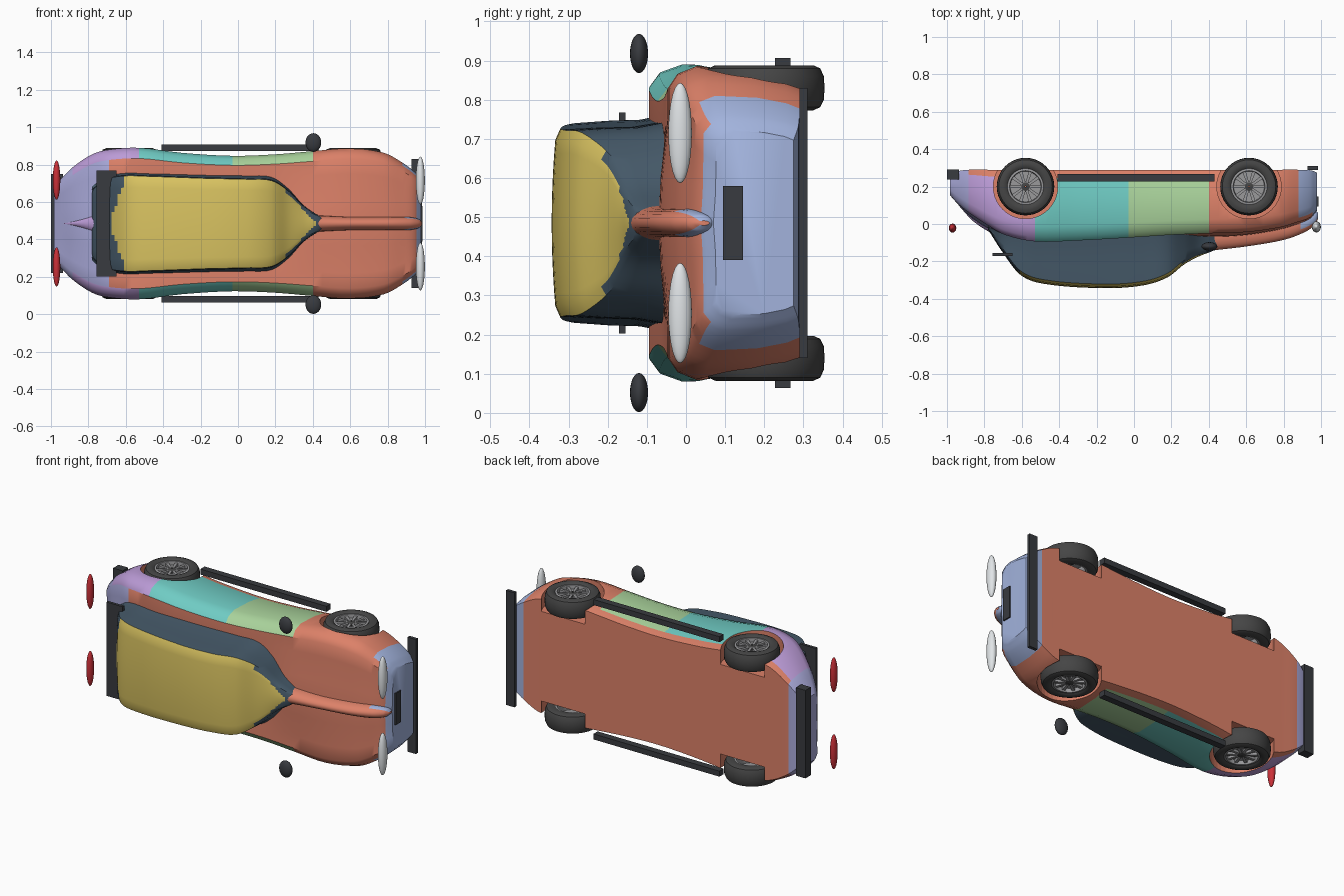
import bpy, bmesh, math
from mathutils import Vector

if "Cube" in bpy.data.objects:
    bpy.data.objects.remove(bpy.data.objects["Cube"])

MID = 0.485  # height of the car's centre line; the car lies on its side


def P(x, w, u):
    """car length, width, up -> world"""
    return Vector((x, -u, w + MID))


def mat(name, r, g, b):
    m = bpy.data.materials.new(name)
    m.diffuse_color = (r, g, b, 1)
    m.use_nodes = True
    m.node_tree.nodes["Principled BSDF"].inputs["Base Color"].default_value = m.diffuse_color
    return m


ORANGE = mat("orange", .72, .22, .14)
BLUE = mat("blue", .36, .45, .72)
LILAC = mat("lilac", .40, .40, .70)
PURPLE = mat("purple", .50, .33, .68)
TEAL = mat("teal", .16, .60, .55)
GREEN = mat("green", .40, .65, .33)
YELLOW = mat("yellow", .70, .55, .12)
GLASS = mat("glass", .06, .10, .14)
BLACK = mat("black", .04, .043, .05)
RUBBER = mat("rubber", .06, .06, .06)
RIM = mat("rim_grey", .32, .32, .33)
LAMP = mat("lamp", .75, .78, .80)
RED = mat("red", .60, .03, .04)


def finish(bm, name, mats, angle=35):
    bmesh.ops.recalc_face_normals(bm, faces=bm.faces)
    me = bpy.data.meshes.new(name)
    bm.to_mesh(me)
    bm.free()
    for m in mats:
        me.materials.append(m)
    ob = bpy.data.objects.new(name, me)
    bpy.context.collection.objects.link(ob)
    smooth(ob, angle)
    return ob


def smooth(ob, angle):
    bpy.ops.object.select_all(action='DESELECT')
    ob.select_set(True)
    bpy.context.view_layer.objects.active = ob
    bpy.ops.object.shade_smooth_by_angle(angle=math.radians(angle))


def curve(table, x):
    """smooth interpolation through rows (x, values...)"""
    n = len(table)
    i = max(k for k in range(n - 1) if table[k][0] <= x + 1e-9)
    a, b = table[i], table[i + 1]
    p, q = table[max(i - 1, 0)], table[min(i + 2, n - 1)]
    h = b[0] - a[0]
    t = (x - a[0]) / h
    out = []
    for k in range(1, len(a)):
        m0 = (b[k] - p[k]) / (b[0] - p[0]) * h
        m1 = (q[k] - a[k]) / (q[0] - a[0]) * h
        out.append((2*t**3 - 3*t*t + 1) * a[k] + (t**3 - 2*t*t + t) * m0
                   + (3*t*t - 2*t**3) * b[k] + (t**3 - t*t) * m1)
    return out


def loft(name, table, half, paint, mats, steps=4, angle=35):
    """loft a mirrored half section along the car; paint(x, strip, w) picks the material"""
    xs = []
    for a, b in zip(table, table[1:]):
        xs += [a[0] + (b[0] - a[0]) * k / steps for k in range(steps)]
    xs.append(table[-1][0])
    bm = bmesh.new()
    rings = []
    for x in xs:
        h = half(x, *curve(table, x))
        ring = h + [(-w, u) for w, u in h[-2:0:-1]]
        rings.append([bm.verts.new(P(x, w, u)) for w, u in ring])
    n, last = len(rings[0]), len(h) - 1
    for x0, x1, r0, r1 in zip(xs, xs[1:], rings, rings[1:]):
        for j in range(n):
            f = bm.faces.new((r0[j], r0[(j+1) % n], r1[(j+1) % n], r1[j]))
            c = f.calc_center_median()
            f.material_index = mats.index(paint(c.x, j if j < last else n-1-j, abs(c.z - MID)))
    for r, x in ((rings[0], xs[0]), (rings[-1], xs[-1])):
        bm.faces.new(r).material_index = mats.index(paint(x, 0, 0))
    return finish(bm, name, mats, angle)


# Lower body: x, half width, shoulder, centre deck, floor
body_rows = [
    (-.985, .20, -.165, -.155, -.26), (-.95, .235, -.125, -.115, -.28), (-.885, .30, -.07, -.045, -.29),
    (-.78, .37, .0, .025, -.29), (-.69, .395, .05, .06, -.29), (-.53, .405, .085, .075, -.29),
    (-.3, .378, .08, .075, -.29), (-.03, .362, .065, .065, -.29), (.2, .37, .05, .06, -.29),
    (.4, .387, .042, .07, -.29), (.6, .402, .035, .06, -.29), (.78, .378, .01, .03, -.29),
    (.88, .325, -.02, .0, -.29), (.945, .275, -.045, -.03, -.287), (.978, .235, -.085, -.07, -.275)]


def body_half(x, W, S, C, F):
    d = F - S
    return [(0, C), (.3*W, C - .005), (.66*W, S + .008), (.86*W, S + .008), (.95*W, S + .05*d),
            (W, S + .2*d), (.985*W, S + .6*d), (.94*W, S + .88*d), (.9*W, F), (0, F)]


def body_paint(x, j, w):
    if x > .88:
        return BLUE if j > 3 or x > .95 else ORANGE
    if x < -.885:
        return LILAC
    if j < 3:
        return LILAC if x < -.69 else ORANGE
    if j > 6:
        return ORANGE
    return PURPLE if x < -.53 else TEAL if x < -.03 else GREEN if x < .4 else ORANGE


body = loft("lower_body", body_rows, body_half, body_paint, [ORANGE, BLUE, LILAC, PURPLE, TEAL, GREEN])

# Cabin: x, half width, roof height
cabin_rows = [(-.78, .19, .03), (-.71, .25, .14), (-.61, .272, .27), (-.48, .27, .32), (-.16, .258, .343),
              (.05, .253, .328), (.18, .245, .285), (.27, .185, .215), (.35, .10, .172),
              (.43, .045, .14), (.47, .02, .11)]


def cabin_half(x, B, T):
    top = [(B * .94 * k / 8, T - .012 * (k / 8)**2) for k in range(8)]
    return top + [(.935*B, T - .022), (.955*B, .02 + .65*(T - .02)), (.965*B, .02 + .35*(T - .02)),
                  (1.04*B, .02), (0, .0)]


def cabin_paint(x, j, w):
    k = min(1, max(0, (.42 - x) / .24), max(0, (x + .69) / .09))
    return YELLOW if j < 8 and w < .25 * k else GLASS


loft("cabin", cabin_rows, cabin_half, cabin_paint, [GLASS, YELLOW], 6)


# Central ridges on the bonnet and the tail
def ridge_half(x, r, top, low):
    return [(r * math.sin(a), low + (top - low) * (.5 + .5 * math.cos(a)))
            for a in [math.pi * k / 10 for k in range(11)]]


loft("bonnet_ridge", [(.36, .05, .15, .02), (.45, .042, .138, .0), (.6, .036, .12, -.02), (.8, .036, .085, -.05),
                      (.92, .034, .04, -.07), (.97, .022, .0, -.07), (.985, .006, -.03, -.06)],
     ridge_half, lambda x, j, w: BLUE if x > .9 and j > 2 else ORANGE, [ORANGE, BLUE], 4)
loft("tail_ridge", [(-.93, .006, -.09, -.12), (-.86, .02, -.015, -.08), (-.77, .05, .045, -.03), (-.7, .08, .08, .0)],
     ridge_half, lambda x, j, w: PURPLE, [PURPLE], 4)


def cylinder_ring(bm, x, u, profile, n=40, index=0):
    """revolve (radius, w) profile around a wheel axis"""
    rows = [[bm.verts.new(P(x + r * math.cos(2*math.pi*k/n), w, u + r * math.sin(2*math.pi*k/n)))
             for k in range(n)] for r, w in profile]
    for a, b in zip(rows, rows[1:] + rows[:1]):
        for k in range(n):
            bm.faces.new((a[k], a[(k+1) % n], b[(k+1) % n], b[k])).material_index = index


# Wheels and wheel arch cutters
for end, x in (("front", .615), ("rear", -.58)):
    for side, s in (("left", 1), ("right", -1)):
        bm = bmesh.new()
        tyre = [(.095, .392), (.105, .40), (.125, .403), (.143, .395), (.152, .375), (.154, .345),
                (.152, .315), (.143, .296), (.125, .288), (.095, .292)]
        cylinder_ring(bm, x, -.2, [(r, s * w) for r, w in tyre])
        finish(bm, f"{end}_{side}_tyre", [RUBBER])
        bm = bmesh.new()
        cylinder_ring(bm, x, -.2, [(.097, s*.393), (.097, s*.295), (.085, s*.295), (.08, s*.36), (.085, s*.395)])
        cylinder_ring(bm, x, -.2, [(.084, s*.372), (.084, s*.355), (.004, s*.355), (.004, s*.372)])
        cylinder_ring(bm, x, -.2, [(.028, s*.385), (.028, s*.35), (.003, s*.35), (.003, s*.39)], 20, 1)
        # spokes
        for k in range(10):
            a = 2 * math.pi * k / 10
            d, t = (math.cos(a), math.sin(a)), (-math.sin(a), math.cos(a))
            v = [[bm.verts.new(P(x + d[0]*r + t[0]*q, s*w, -.2 + d[1]*r + t[1]*q))
                  for r, q in ((.02, -.006), (.083, -.009), (.083, .009), (.02, .006))] for w in (.37, .386)]
            bm.faces.new(v[0])
            bm.faces.new(v[1])
            for i in range(4):
                bm.faces.new((v[0][i], v[0][(i+1) % 4], v[1][(i+1) % 4], v[1][i]))
        finish(bm, f"{end}_{side}_rim", [RIM, RUBBER])
        bpy.ops.mesh.primitive_cylinder_add(vertices=40, radius=.172, depth=.25, location=P(x, s * .395, -.2))
        cutter = bpy.context.object
        cutter.name = "arch_cutter"
        cutter.hide_render = True
        mod = body.modifiers.new("arch", 'BOOLEAN')
        mod.object, mod.operation, mod.solver = cutter, 'DIFFERENCE', 'EXACT'
        bpy.context.view_layer.objects.active = body
        bpy.ops.object.modifier_apply(modifier=mod.name)
        bpy.data.objects.remove(cutter)
smooth(body, 35)


def box(name, x, w, u, lx, lw, lu):
    bpy.ops.mesh.primitive_cube_add(size=1, location=P(x, w, u))
    ob = bpy.context.object
    ob.name, ob.scale = name, (lx, lu, lw)
    ob.data.materials.append(BLACK)


def blob(name, x, w, u, rx, rw, ru, m):
    bpy.ops.mesh.primitive_uv_sphere_add(segments=24, ring_count=14, radius=1, location=P(x, w, u))
    ob = bpy.context.object
    ob.name, ob.scale = name, (rx, ru, rw)
    ob.data.materials.append(m)
    bpy.ops.object.shade_smooth()


# Trim
box("front_splitter", .955, 0, -.30, .055, .69, .02)
box("front_grille", .974, 0, -.12, .024, .19, .052)
box("rear_bumper", -.968, 0, -.265, .064, .53, .052)
box("rear_wing", -.703, 0, .163, .108, .565, .017)
for side, s in (("left", 1), ("right", -1)):
    box(f"{side}_side_skirt", .01, s * .405, -.247, .84, .033, .04)
    blob(f"{side}_mirror", .403, s * .433, .12, .042, .05, .023, BLACK)
    blob(f"{side}_headlight", .975, s * .23, .015, .024, .128, .03, LAMP)
    blob(f"{side}_taillight", -.97, s * .232, .022, .02, .105, .024, RED)
